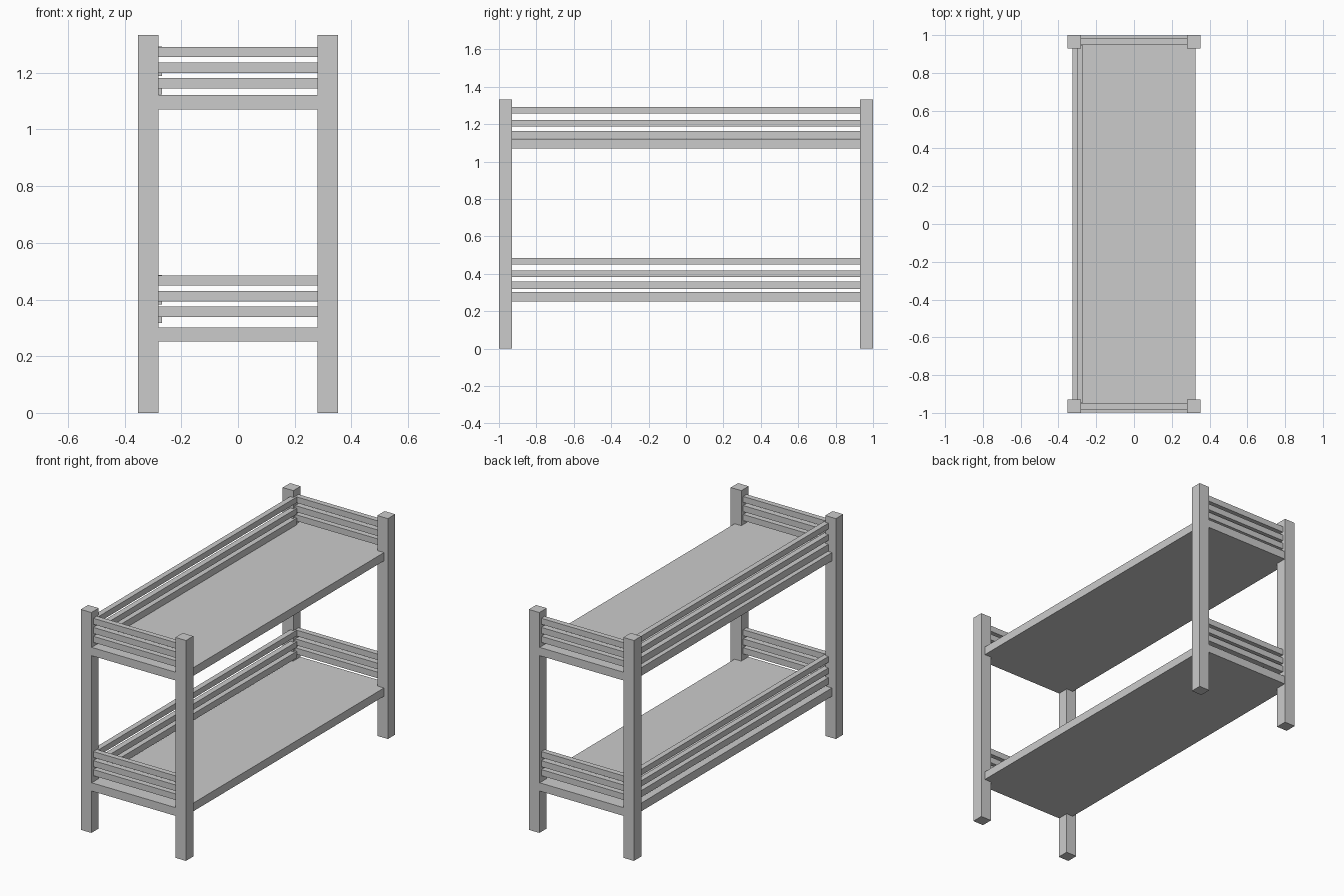
import bpy

if "Cube" in bpy.data.objects:
    bpy.data.objects.remove(bpy.data.objects["Cube"])


def box(name, x, y, z):
    """Box from (min, max) ranges on each axis."""
    bpy.ops.mesh.primitive_cube_add(
        size=1, location=[(a + b) / 2 for a, b in (x, y, z)])
    ob = bpy.context.object
    ob.name = name
    ob.scale = [b - a for a, b in (x, y, z)]
    bpy.ops.object.transform_apply(location=False, rotation=False, scale=True)
    return ob


def span(a, b, side):
    return (a, b) if side > 0 else (-b, -a)


# Four corner posts
for sx, side in ((-1, "left"), (1, "right")):
    for sy, end in ((-1, "front"), (1, "back")):
        box(f"{end}_{side}_post", span(0.281, 0.352, sx),
            span(0.93, 1.0, sy), (0, 1.333))

# Rail heights of the lower bunk; the upper bunk repeats them higher up
END_RAILS = ((0.339, 0.376), (0.393, 0.430), (0.449, 0.485))
SIDE_RAILS = ((0.318, 0.358), (0.382, 0.417), (0.451, 0.486))

for level, base, lift in (("lower", 0.252, 0.0), ("upper", 1.071, 0.806)):
    # Bed platform
    box(f"{level}_platform", (-0.326, 0.326), (-0.997, 0.997),
        (base, base + 0.05))
    # Head and foot rails
    for i, (a, b) in enumerate(END_RAILS, 1):
        for sy, end in ((-1, "front"), (1, "back")):
            box(f"{level}_{end}_rail_{i}", (-0.30, 0.30),
                span(0.948, 0.981, sy), (a + lift, b + lift))
    # Guard rails along the left side only
    for i, (a, b) in enumerate(SIDE_RAILS, 1):
        box(f"{level}_guard_rail_{i}", (-0.302, -0.269), (-0.946, 0.946),
            (a + lift, b + lift))
